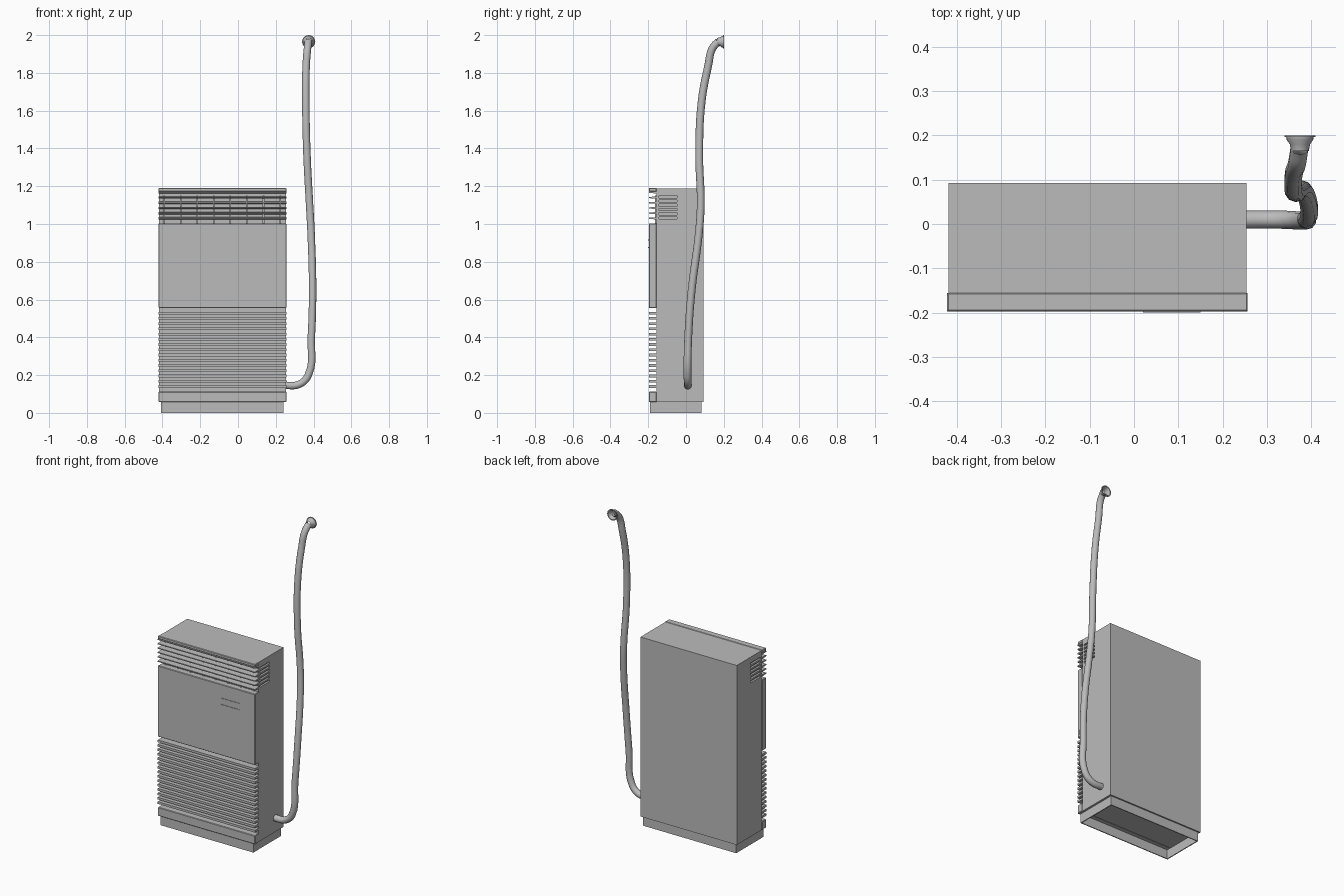
import bpy, bmesh, math
from mathutils import Matrix, Vector

if "Cube" in bpy.data.objects:
    bpy.data.objects.remove(bpy.data.objects["Cube"])

# One plain grey for everything
GREY = bpy.data.materials.new("plain grey")
GREY.use_nodes = True
COLOUR = (0.5, 0.5, 0.5, 1)
GREY.diffuse_color = COLOUR
GREY.node_tree.nodes["Principled BSDF"].inputs["Base Color"].default_value = COLOUR


def finish(name, bm):
    bmesh.ops.recalc_face_normals(bm, faces=bm.faces)
    mesh = bpy.data.meshes.new(name)
    bm.to_mesh(mesh)
    bm.free()
    mesh.materials.append(GREY)
    obj = bpy.data.objects.new(name, mesh)
    bpy.context.collection.objects.link(obj)
    return obj


def add_box(bm, x, y, z):
    size = Vector((x[1] - x[0], y[1] - y[0], z[1] - z[0]))
    mid = Vector((x[0] + x[1], y[0] + y[1], z[0] + z[1])) / 2
    mat = Matrix.Translation(mid) @ Matrix.Diagonal((*size, 1))
    return bmesh.ops.create_cube(bm, size=1, matrix=mat)["verts"]


def boxes(name, specs, bevel=0):
    bm = bmesh.new()
    for spec in specs:
        add_box(bm, *spec)
    obj = finish(name, bm)
    if bevel:
        mod = obj.modifiers.new("soft edges", "BEVEL")
        mod.width, mod.segments = bevel, 1
    return obj


WIDE = (-0.421, 0.256)
FRONT, CORE = -0.197, -0.155
BODY_X = (-0.418, 0.253)

# Cabinet core with side vents cut in
cabinet = boxes("cabinet", [(BODY_X, (CORE, 0.092), (0.058, 1.188))])
slots = [((side - 0.012, side + 0.012), (-0.143, -0.047), (z, z + 0.012))
         for side in BODY_X for z in [1.026 + 0.0225 * i for i in range(6)]]
cutter = boxes("vent_cutter", slots)
cutter.hide_render = True
cutter.hide_set(True)
cut = cabinet.modifiers.new("side vents", "BOOLEAN")
cut.object, cut.solver = cutter, "EXACT"

# Front covers
boxes("front_panel", [(WIDE, (FRONT, CORE), (0.556, 1.003))], 0.003)
boxes("kick_panel", [(WIDE, (FRONT, CORE), (0.058, 0.112))], 0.003)
boxes("top_lip", [(WIDE, (FRONT, CORE), (1.172, 1.19))], 0.003)

# Lower intake louvres
PITCH = (0.556 - 0.112) / 16
boxes("intake_louvres", [(WIDE, (FRONT, CORE), (z - 0.007, z + 0.007))
      for z in [0.112 + PITCH * i for i in range(1, 16)]])

# Upper outlet vanes, tapered toward the front
bm = bmesh.new()
for i in range(6):
    z = 1.03 + 0.0275 * i
    for v in add_box(bm, WIDE, (FRONT, CORE), (z - 0.006, z + 0.006)):
        if v.co.y < -0.18:
            v.co.z = z + (v.co.z - z) * 0.5
finish("outlet_vanes", bm)

# Upright fins behind the vanes
boxes("outlet_fins", [((x - 0.004, x + 0.004), (-0.165, CORE), (1.003, 1.15))
      for x in [-0.39 + 0.0875 * i for i in range(8)]])

# Control strip with a row of small buttons
boxes("control_rails", [((0.02, 0.15), (-0.2, FRONT), (z - 0.003, z + 0.003))
      for z in (0.915, 0.875)])

# Hollow plinth, open underneath
X, Y, T = (-0.408, 0.24), (-0.19, 0.083), 0.006
boxes("plinth", [
    (X, (Y[0], Y[0] + T), (0, 0.058)), (X, (Y[1] - T, Y[1]), (0, 0.058)),
    ((X[0], X[0] + T), Y, (0, 0.058)), ((X[1] - T, X[1]), Y, (0, 0.058))])

# Drain hose swept along a smooth path
path = [(0.24, 0.01, 0.145), (0.325, 0.01, 0.152), (0.372, 0.008, 0.2),
        (0.388, 0.012, 0.4), (0.395, 0.03, 0.65), (0.387, 0.068, 0.95),
        (0.379, 0.078, 1.1), (0.365, 0.07, 1.37), (0.359, 0.083, 1.65),
        (0.361, 0.118, 1.84), (0.368, 0.14, 1.93), (0.373, 0.172, 1.966)]
curve = bpy.data.curves.new("drain_hose", "CURVE")
curve.dimensions = "3D"
curve.bevel_depth, curve.bevel_resolution, curve.resolution_u = 0.0205, 3, 6
spline = curve.splines.new("BEZIER")
spline.bezier_points.add(len(path) - 1)
for point, co in zip(spline.bezier_points, path):
    point.co = co
    point.handle_left_type = point.handle_right_type = "AUTO"
curve.materials.append(GREY)
hose = bpy.data.objects.new("drain_hose", curve)
bpy.context.collection.objects.link(hose)

# Flared hose mouth, turned about its own axis
bm = bmesh.new()
profile = [(0.02, 0.165), (0.023, 0.18), (0.03, 0.19), (0.031, 0.196),
           (0.035, 0.196), (0.035, 0.2), (0.029, 0.2), (0.02, 0.18), (0.018, 0.165)]
verts = [bm.verts.new((0.374 + r, y, 1.965)) for r, y in profile]
edges = [bm.edges.new(pair) for pair in zip(verts, verts[1:])]
bmesh.ops.spin(bm, geom=verts + edges, cent=(0.374, 0, 1.965), axis=(0, 1, 0),
               angle=math.tau, steps=20)
bmesh.ops.remove_doubles(bm, verts=bm.verts, dist=0.0001)
mouth = finish("hose_mouth", bm)
bpy.context.view_layer.objects.active = mouth
mouth.select_set(True)
bpy.ops.object.shade_smooth_by_angle(angle=math.radians(40))
